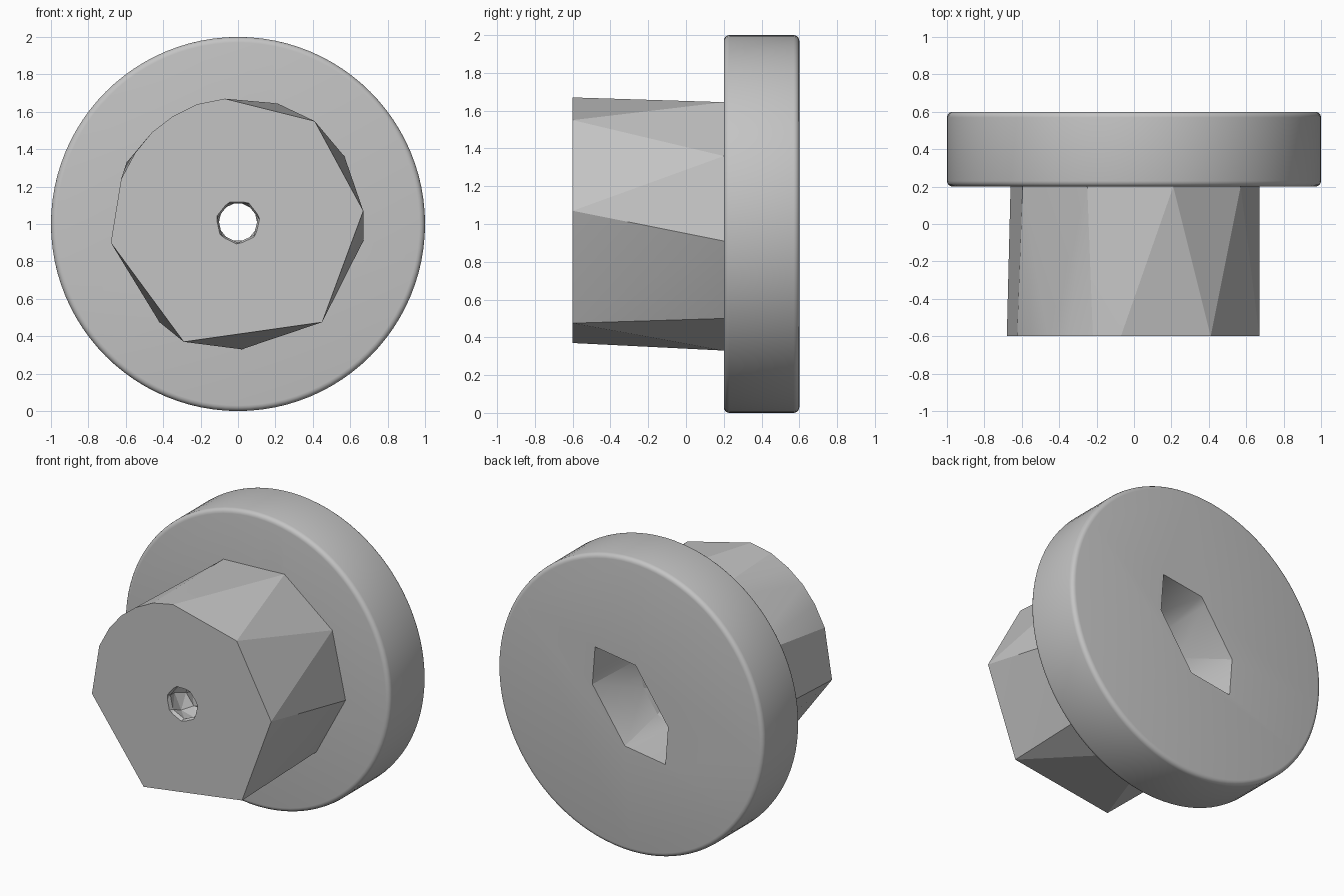
import bpy, bmesh, math
from mathutils import Matrix, Vector

cube = bpy.data.objects.get("Cube")
if cube:
    bpy.data.objects.remove(cube, do_unlink=True)

grey = bpy.data.materials.new("plain grey")
grey.use_nodes = True
colour = (0.55, 0.55, 0.55, 1)
grey.diffuse_color = colour
grey.node_tree.nodes["Principled BSDF"].inputs["Base Color"].default_value = colour


def make_object(name, bm):
    bmesh.ops.recalc_face_normals(bm, faces=bm.faces[:])
    mesh = bpy.data.meshes.new(name)
    bm.to_mesh(mesh)
    bm.free()
    mesh.materials.append(grey)
    obj = bpy.data.objects.new(name, mesh)
    bpy.context.collection.objects.link(obj)
    return obj


def loft(name, rings):
    """Closed solid through rings of equal point count."""
    bm = bmesh.new()
    loops = [[bm.verts.new(p) for p in ring] for ring in rings]
    count = len(loops[0])
    for a, b in zip(loops, loops[1:]):
        for i in range(count):
            j = (i + 1) % count
            bm.faces.new((a[i], a[j], b[j], b[i]))
    bm.faces.new(loops[0])
    bm.faces.new(loops[-1])
    bmesh.ops.triangulate(bm, faces=bm.faces[:])
    return make_object(name, bm)


def cut(obj, cutters):
    """Subtract the cutters and bake the result."""
    for cutter in cutters:
        mod = obj.modifiers.new("cut", 'BOOLEAN')
        mod.operation = 'DIFFERENCE'
        mod.solver = 'EXACT'
        mod.object = cutter
    bpy.context.view_layer.update()
    graph = bpy.context.evaluated_depsgraph_get()
    baked = bpy.data.meshes.new_from_object(obj.evaluated_get(graph))
    obj.modifiers.clear()
    obj.data = baked


def smooth(obj, degrees):
    bpy.ops.object.select_all(action='DESELECT')
    obj.select_set(True)
    bpy.context.view_layer.objects.active = obj
    bpy.ops.object.shade_smooth_by_angle(angle=math.radians(degrees))


# Round flange with softened rims
bm = bmesh.new()
bmesh.ops.create_cone(bm, cap_ends=True, segments=96, radius1=1, radius2=1, depth=0.4)
rims = [e for e in bm.edges if abs(e.verts[0].co.z - e.verts[1].co.z) < 0.01]
bmesh.ops.bevel(bm, geom=rims, offset=0.03, segments=4, profile=0.5, affect='EDGES')
bmesh.ops.transform(bm, verts=bm.verts[:],
                    matrix=Matrix.Translation((0, 0.4, 1)) @ Matrix.Rotation(math.pi / 2, 4, 'X'))
flange = make_object("flange", bm)

# Faceted boss: hull of two irregular outlines
front = [(-0.07, 1.67), (0.41, 1.55), (0.67, 1.07), (0.45, 0.475), (-0.29, 0.37),
         (-0.68, 0.90), (-0.625, 1.24), (-0.55, 1.38), (-0.46, 1.49), (-0.35, 1.575), (-0.22, 1.64)]
back = [(0.21, 1.645), (0.57, 1.36), (0.67, 0.91), (0.45, 0.50), (0.02, 0.33),
        (-0.42, 0.475), (-0.66, 0.92), (-0.595, 1.33), (-0.25, 1.625)]
bm = bmesh.new()
for outline, y in ((front, -0.6), (back, 0.2)):
    for x, z in outline:
        bm.verts.new((x, y, z))
bmesh.ops.convex_hull(bm, input=bm.verts[:])
boss = make_object("boss", bm)

# Skewed six-sided socket, open at the back
half = [(0.265, 0.33), (-0.04, 0.285), (-0.28, 0.065)]
half[2] = (-0.285, -0.07)
hexagon = half + [(-x, -z) for x, z in half]


def socket_ring(y, size, turn):
    spin = Matrix.Rotation(turn, 2)
    return [(p.x, y, 1 + p.y) for p in (spin @ Vector(c) * size for c in hexagon)]


socket = loft("socket_cutter", [socket_ring(0.7, 1, 0), socket_ring(0.6, 1, 0),
                                socket_ring(-0.1, 0.75, 0.35)])

# Coarsely threaded bore, open at the front
rings = []
for k in range(9):
    radius = 0.135 if k % 2 == 0 else 0.11
    rings.append([(radius * math.cos(a), -0.66 + 0.085 * k, 1.01 + radius * math.sin(a))
                  for a in (math.tau * i / 7 + 0.22 * k for i in range(7))])
bore = loft("bore_cutter", rings)

cut(flange, [socket])
cut(boss, [socket, bore])
for cutter in (socket, bore):
    bpy.data.objects.remove(cutter, do_unlink=True)

smooth(flange, 30)
smooth(boss, 15)
